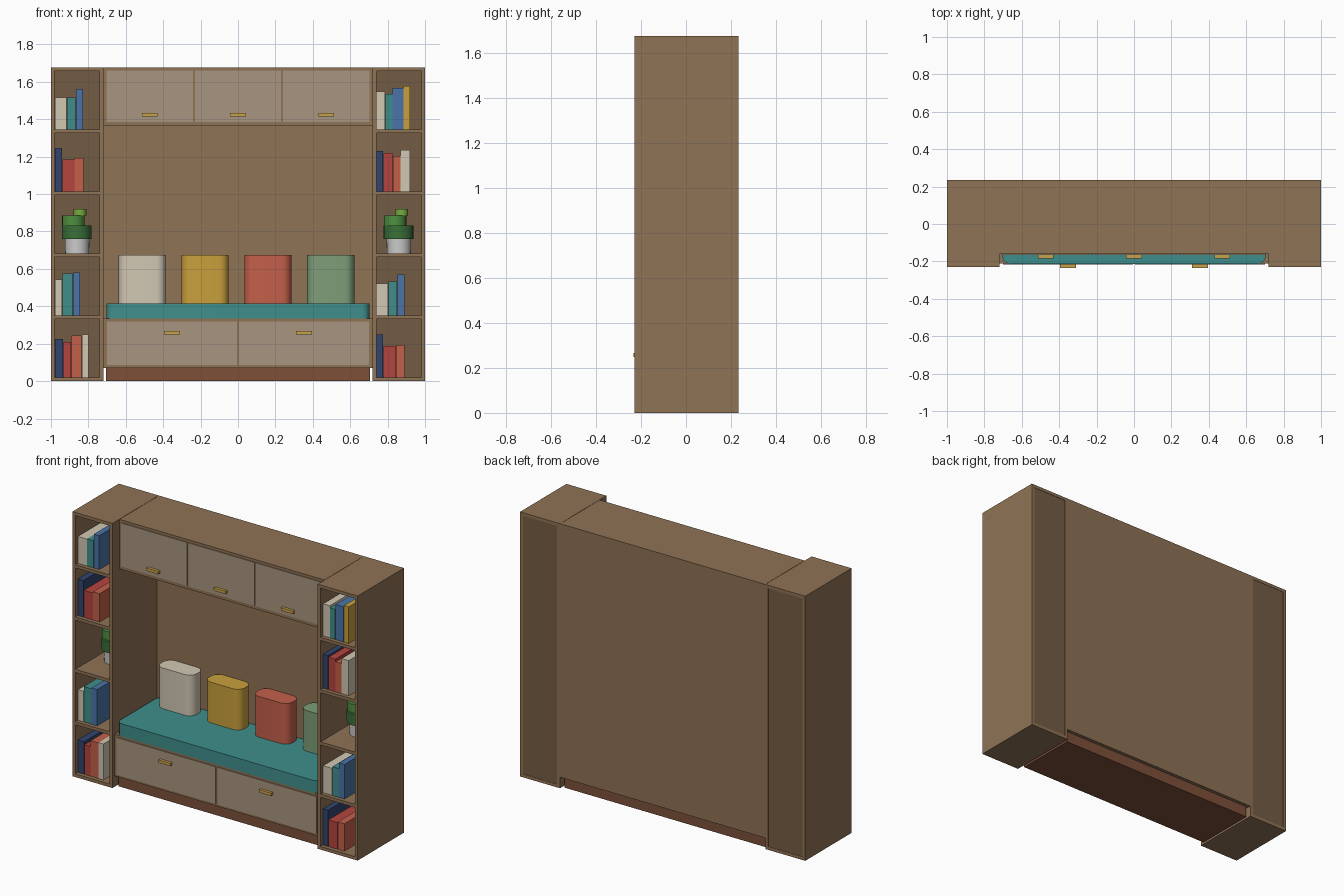
import bpy, bmesh, math

if "Cube" in bpy.data.objects:
    bpy.data.objects.remove(bpy.data.objects["Cube"])

def lin(c):
    return c / 12.92 if c <= 0.04045 else ((c + 0.055) / 1.055) ** 2.4

def material(name, hexcode):
    m = bpy.data.materials.new(name)
    rgb = [lin(int(hexcode[i:i + 2], 16) / 255) for i in (0, 2, 4)]
    m.diffuse_color = (*rgb, 1)
    m.use_nodes = True
    m.node_tree.nodes["Principled BSDF"].inputs["Base Color"].default_value = m.diffuse_color
    return m

MATS = {n: material(n, h) for n, h in {
    "wood": "8F7355", "dark_wood": "745C44", "panel": "A89580", "plinth": "7D5039",
    "brass": "C9A24A", "teal": "3F8F8C", "cream": "D2C8B4", "mustard": "C9A03C",
    "coral": "C4604A", "sage": "7F9E78", "navy": "32456E", "red": "B5443F",
    "blue": "4A74A8", "pot": "BEBEBE", "leaf_dark": "3A7038",
    "leaf_mid": "4E9040", "leaf_light": "76AC42"}.items()}

def finish(bm, name, mat):
    me = bpy.data.meshes.new(name)
    bm.to_mesh(me)
    bm.free()
    me.materials.append(MATS[mat])
    ob = bpy.data.objects.new(name, me)
    bpy.context.collection.objects.link(ob)
    return ob

def box(name, mat, x0, x1, y0, y1, z0, z1, r=0):
    """Box from its bounds; r rounds the upright edges."""
    bm = bmesh.new()
    bmesh.ops.create_cube(bm, size=1)
    for v in bm.verts:
        v.co = (x0 + (v.co.x + .5) * (x1 - x0), y0 + (v.co.y + .5) * (y1 - y0),
                z0 + (v.co.z + .5) * (z1 - z0))
    if r:
        up = [e for e in bm.edges if abs(e.verts[0].co.z - e.verts[1].co.z) > 1e-4]
        bmesh.ops.bevel(bm, geom=up, offset=r, segments=6, profile=0.5, affect='EDGES')
    ob = finish(bm, name, mat)
    if r:
        smooth(ob)
    return ob

def smooth(ob):
    bpy.ops.object.select_all(action='DESELECT')
    ob.select_set(True)
    bpy.context.view_layer.objects.active = ob
    bpy.ops.object.shade_smooth_by_angle(angle=math.radians(35))

def cylinder(name, mat, x, y, z0, z1, r0, r1, sides=24):
    bm = bmesh.new()
    bmesh.ops.create_cone(bm, cap_ends=True, segments=sides, radius1=r0, radius2=r1, depth=z1 - z0)
    bmesh.ops.translate(bm, verts=bm.verts, vec=(x, y, (z0 + z1) / 2))
    smooth(finish(bm, name, mat))

FRONT, BACK, H, T = -0.23, 0.234, 1.677, 0.02
PITCH = (H - T) / 5

# Bookcase towers
for side, x0 in (("left", -1.0), ("right", 0.72)):
    x1 = x0 + 0.28
    box(side + "_tower_side_a", "wood", x0, x0 + T, FRONT, BACK, 0, H)
    box(side + "_tower_side_b", "wood", x1 - T, x1, FRONT, BACK, 0, H)
    for i in range(6):
        box(f"{side}_shelf_{i}", "wood", x0 + T, x1 - T, FRONT, BACK - (0 if i in (0, 5) else .015),
            i * PITCH, i * PITCH + T)
    box(side + "_tower_back", "dark_wood", x0 + T, x1 - T, BACK - .017, BACK - .002, T, H - T)

    # Potted plant on the middle shelf
    cx, z = x0 + 0.14, 2 * PITCH + T
    cylinder(side + "_pot", "pot", cx, 0, z, z + .085, .064, .066)
    cylinder(side + "_leaves_low", "leaf_dark", cx - .002, 0, z + .078, z + .148, .079, .079)
    cylinder(side + "_leaves_mid", "leaf_mid", cx - .02, 0, z + .148, z + .202, .06, .06)
    cylinder(side + "_leaves_top", "leaf_light", cx + .015, 0, z + .202, z + .238, .034, .034)

# Books: tower start x, shelf, then (colour, width, height)
ROWS = [
    (-1.0, 4, [("cream", .064, .17), ("teal", .048, .172), ("blue", .039, .215)]),
    (-1.0, 3, [("navy", .041, .232), ("red", .065, .171), ("coral", .048, .179)]),
    (-1.0, 1, [("cream", .041, .193), ("teal", .055, .224), ("blue", .041, .23)]),
    (-1.0, 0, [("navy", .046, .206), ("red", .043, .188), ("coral", .056, .225), ("cream", .036, .228)]),
    (0.72, 4, [("cream", .048, .203), ("teal", .038, .19), ("blue", .059, .222), ("mustard", .036, .231)]),
    (0.72, 3, [("navy", .037, .216), ("red", .05, .206), ("coral", .042, .19), ("cream", .052, .222)]),
    (0.72, 1, [("cream", .064, .171), ("teal", .048, .182), ("blue", .039, .219)]),
    (0.72, 0, [("navy", .037, .23), ("red", .066, .169), ("coral", .047, .174)]),
]
for x0, shelf, books in ROWS:
    x, z = x0 + T + .001, shelf * PITCH + T
    for col, w, h in books:
        box(f"book_{col}", col, x, x + w - .002, -0.205, 0.085, z, z + h)
        x += w

# Middle section: back panel, base, plinth and upper cabinet
box("back_panel", "wood", -.72, .72, BACK - .018, BACK, .07, H)
box("plinth", "plinth", -.705, .705, -.19, .212, 0, .07)
box("bench_base", "wood", -.718, .718, -.21, BACK - .018, .07, .335)
box("upper_cabinet", "wood", -.718, .718, -.161, BACK - .018, 1.363, H)

def handle(name, x, y, z):
    box(name, "brass", x - .042, x + .042, y - .018, y, z - .009, z + .009)

# Drawers
for i in range(2):
    x = -.353 + .706 * i
    box(f"drawer_{i}", "panel", x - .347, x + .347, -.216, -.21, .085, .32)
    handle(f"drawer_handle_{i}", x, -.216, .258)

# Upper doors
for i in range(3):
    x = -.472 + .472 * i
    box(f"upper_door_{i}", "panel", x - .231, x + .231, -.167, -.161, 1.385, 1.66)
    handle(f"door_handle_{i}", x, -.167, 1.424)

# Seat cushion and pillows
box("seat_cushion", "teal", -.703, .703, -.213, BACK - .02, .335, .415, r=.04)
for i, col in enumerate(("cream", "mustard", "coral", "sage")):
    x = -.512 + .336 * i
    box(f"pillow_{i}", col, x - .126, x + .126, .09, .212, .415, .673, r=.05)
